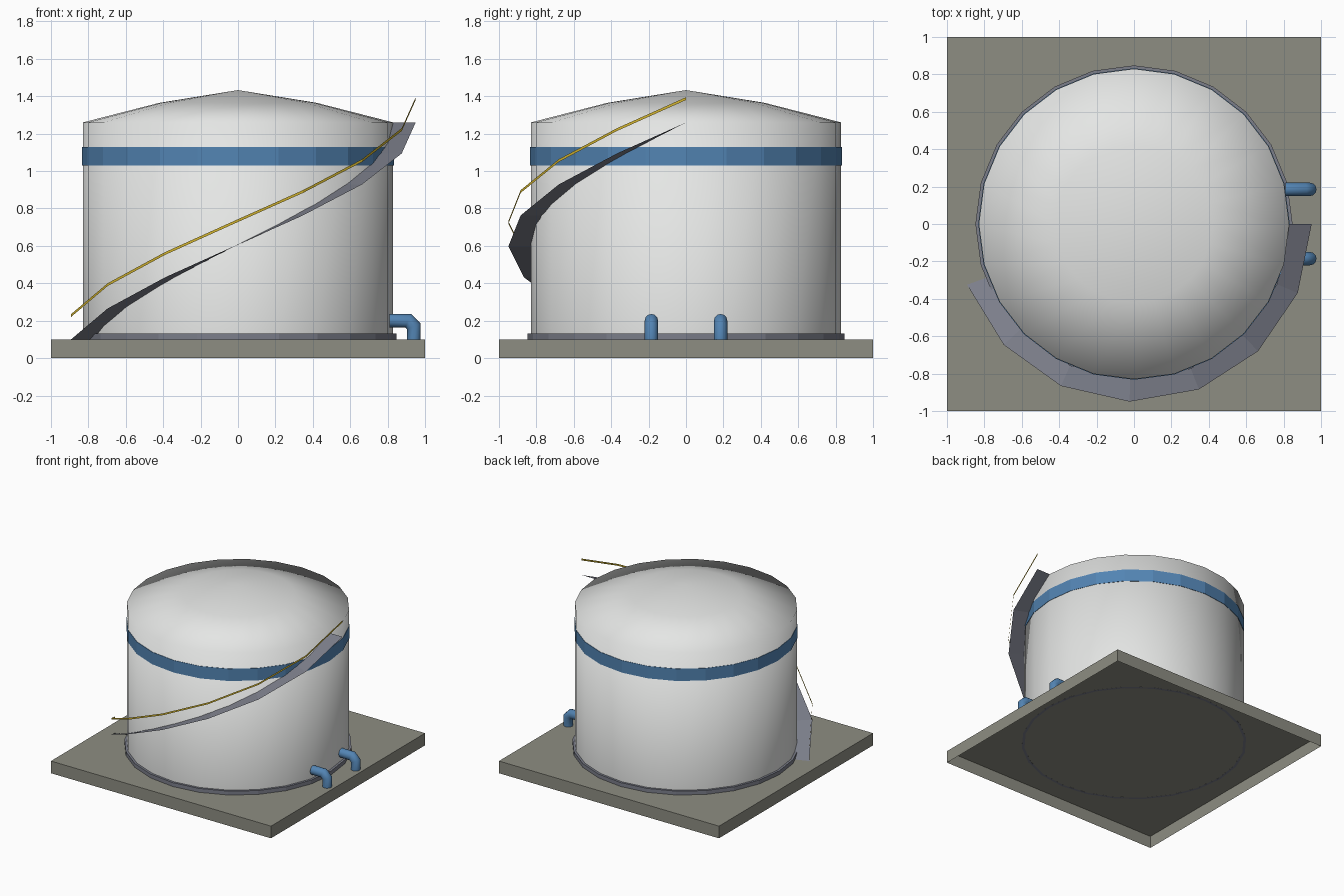
import bpy, bmesh, math
from mathutils import Vector

if "Cube" in bpy.data.objects:
    bpy.data.objects.remove(bpy.data.objects["Cube"])


def material(name, rgb):
    m = bpy.data.materials.new(name)
    m.diffuse_color = (*rgb, 1)
    m.use_nodes = True
    m.node_tree.nodes["Principled BSDF"].inputs["Base Color"].default_value = m.diffuse_color
    return m


CONCRETE = material("concrete grey", (0.27, 0.27, 0.225))
WHITE = material("tank white", (0.78, 0.79, 0.78))
BLUE = material("pipe blue", (0.085, 0.23, 0.45))
STEEL = material("steel grey", (0.20, 0.21, 0.255))
YELLOW = material("rail yellow", (0.62, 0.44, 0.03))

SIDES = 24
RADIUS, FLOOR, EAVES = 0.83, 0.10, 1.26


def make(name, verts, faces, mat, smooth=False):
    me = bpy.data.meshes.new(name)
    me.from_pydata(verts, [], faces)
    me.materials.append(mat)
    for p in me.polygons:
        p.use_smooth = smooth
    ob = bpy.data.objects.new(name, me)
    bpy.context.collection.objects.link(ob)
    return ob


def lathe(name, profile, mat, smooth=False, closed=False):
    """Turn an (r, z) profile, listed upwards on the outside, about z."""
    verts, faces = [], []
    for r, z in profile:
        for i in range(SIDES):
            a = math.tau * i / SIDES
            verts.append((r * math.cos(a), r * math.sin(a), z))
    n = len(profile)
    for j in range(n if closed else n - 1):
        k = (j + 1) % n
        for i in range(SIDES):
            i2 = (i + 1) % SIDES
            faces.append((j * SIDES + i, j * SIDES + i2,
                          k * SIDES + i2, k * SIDES + i))
    ob = make(name, verts, faces, mat, smooth)
    bm = bmesh.new()
    bm.from_mesh(ob.data)
    bmesh.ops.remove_doubles(bm, verts=bm.verts, dist=1e-5)
    bm.to_mesh(ob.data)
    bm.free()
    return ob


def helix_strip(name, edge_a, edge_b, mat):
    """Strip climbing round the tank between two (radius, height offset) edges."""
    steps, verts = 7, []
    for i in range(steps + 1):
        t = i / steps
        a = math.radians(-160 + 160 * t)
        for r, dz in (edge_a, edge_b):
            verts.append((r * math.cos(a), r * math.sin(a),
                          FLOOR + (EAVES - FLOOR) * t + dz))
    faces = [(2 * i, 2 * i + 1, 2 * i + 3, 2 * i + 2) for i in range(steps)]
    return make(name, verts, faces, mat)


def pipe(name, y, radius=0.036, sides=12):
    """Mitred elbow pipe from the wall down to the slab."""
    path = [Vector(p) for p in ((0.81, y, 0.2), (0.91, y, 0.2),
                                (0.94, y, 0.17), (0.94, y, FLOOR))]
    dirs = [(b - a).normalized() for a, b in zip(path, path[1:])]
    side, verts, faces = Vector((0, 1, 0)), [], []
    for i, p in enumerate(path):
        d0, d1 = dirs[max(i - 1, 0)], dirs[min(i, len(dirs) - 1)]
        tangent = (d0 + d1).normalized()
        up = tangent.cross(side) / tangent.dot(d0)   # widened at the mitre
        for k in range(sides):
            a = math.tau * k / sides
            verts.append(p + radius * (math.cos(a) * side + math.sin(a) * up))
    for i in range(len(path) - 1):
        for k in range(sides):
            k2 = (k + 1) % sides
            faces.append((i * sides + k, (i + 1) * sides + k,
                          (i + 1) * sides + k2, i * sides + k2))
    last = (len(path) - 1) * sides
    faces += [tuple(range(sides)), tuple(last + k for k in reversed(range(sides)))]
    ob = make(name, verts, faces, BLUE, True)
    bm = bmesh.new()
    bm.from_mesh(ob.data)
    bmesh.ops.recalc_face_normals(bm, faces=bm.faces)
    for e in bm.edges:                              # crisp ends
        e.smooth = not any(len(f.verts) > 4 for f in e.link_faces)
    bm.to_mesh(ob.data)
    bm.free()
    return ob


# Slab, open underneath
corners = [(-1, -1), (1, -1), (1, 1), (-1, 1)]
make("slab", [(x, y, z) for z in (0, FLOOR) for x, y in corners],
     [(i, (i + 1) % 4, 4 + (i + 1) % 4, 4 + i) for i in range(4)] + [(4, 5, 6, 7)],
     CONCRETE)

# Tank wall and low domed roof in one smooth skin
lathe("tank", [(RADIUS, FLOOR), (RADIUS, EAVES), (0.42, 1.365), (0, 1.433)],
      WHITE, smooth=True)

# Foot ring around the bottom of the wall
lathe("foot_ring", [(0.848, 0.0995), (0.848, 0.132), (0.828, 0.132), (0.828, 0.0995)],
      STEEL, closed=True)

# Painted band
lathe("band", [(0.829, 1.03), (0.833, 1.03), (0.833, 1.13), (0.829, 1.13)], BLUE)

# Spiral stair and its handrail
helix_strip("stair", (RADIUS, 0), (0.95, 0), STEEL)
helix_strip("handrail", (0.95, 0.135), (0.95, 0.12), YELLOW)

# Inlet and outlet pipes
for label, y in (("front", -0.185), ("back", 0.185)):
    pipe(label + "_pipe", y)
